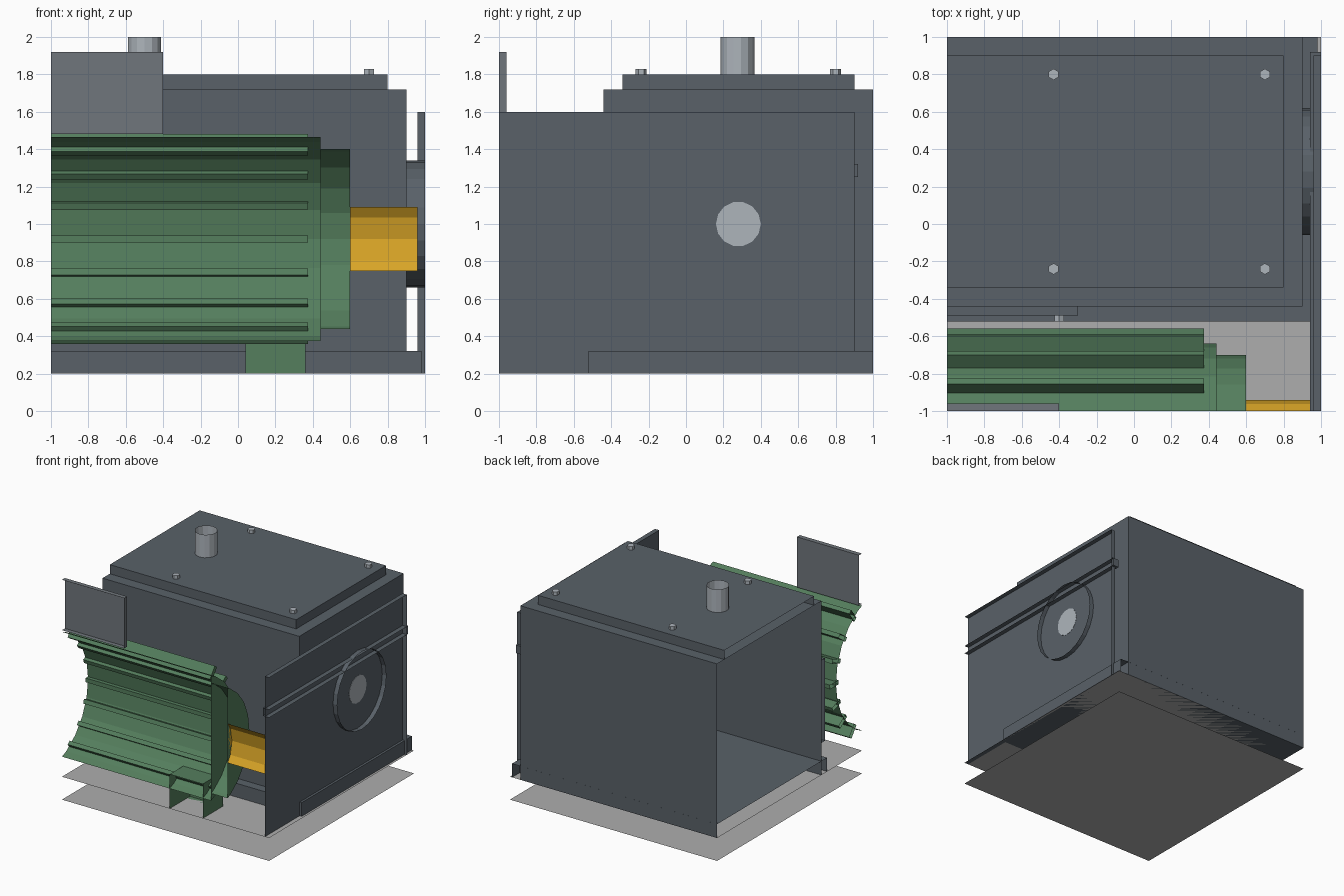
import bpy, bmesh, math
from mathutils import Matrix, Vector

if "Cube" in bpy.data.objects:
    bpy.data.objects.remove(bpy.data.objects["Cube"])


def mat(name, r, g, b):
    m = bpy.data.materials.new(name)
    m.diffuse_color = (r, g, b, 1)
    m.use_nodes = True
    m.node_tree.nodes["Principled BSDF"].inputs["Base Color"].default_value = m.diffuse_color
    return m


SLATE = mat("slate_paint", 0.10, 0.12, 0.14)
GREEN = mat("green_paint", 0.09, 0.21, 0.11)
YELLOW = mat("yellow_guard", 0.70, 0.38, 0.02)
STEEL = mat("steel", 0.42, 0.46, 0.50)
CONCRETE = mat("concrete", 0.42, 0.42, 0.42)
LIGHT = mat("panel_grey", 0.16, 0.18, 0.20)


def finish(bm, name, material):
    """Cut the part open at the limits of the model and make an object."""
    e = 0.0004
    for axis, lo, hi in ((0, -1, 1), (1, -1, 1), (2, 0, 2)):
        n = Vector((0, 0, 0))
        n[axis] = 1
        for co, no in ((n * (hi + e), n), (n * (lo - e), -n)):
            bmesh.ops.bisect_plane(bm, geom=bm.verts[:] + bm.edges[:] + bm.faces[:],
                                   plane_co=co, plane_no=no, clear_outer=True)
    me = bpy.data.meshes.new(name)
    bm.to_mesh(me)
    bm.free()
    me.materials.append(material)
    ob = bpy.data.objects.new(name, me)
    bpy.context.collection.objects.link(ob)
    return ob


def add_box(bm, x, y, z, rot=None):
    m = Matrix.Translation(((x[0] + x[1]) / 2, (y[0] + y[1]) / 2, (z[0] + z[1]) / 2)) \
        @ Matrix.Diagonal((x[1] - x[0], y[1] - y[0], z[1] - z[0], 1))
    bmesh.ops.create_cube(bm, size=1, matrix=(rot or Matrix()) @ m)


def box(name, x, y, z, material):
    bm = bmesh.new()
    add_box(bm, x, y, z)
    return finish(bm, name, material)


def cyl(name, axis, start, end, c, r, sides, material):
    """Cylinder along an axis; c is its centre in the other two axes."""
    rot = {"X": Matrix.Rotation(math.pi / 2, 4, "Y"),
           "Y": Matrix.Rotation(math.pi / 2, 4, "X"), "Z": Matrix()}[axis]
    mid = list(c)
    mid.insert("XYZ".index(axis), (start + end) / 2)
    bm = bmesh.new()
    bmesh.ops.create_cone(bm, cap_ends=True, segments=sides, radius1=r, radius2=r,
                          depth=end - start, matrix=Matrix.Translation(mid) @ rot)
    return finish(bm, name, material)


# Floor slab, running past every side
box("floor_slab", (-2, 2), (-2, 2), (0, 0.2), CONCRETE)

# Housing with base flange and lid
box("housing_base", (-2, 0.98), (-0.52, 1.08), (0.2, 0.32), SLATE)
box("housing", (-2, 0.9), (-0.44, 1.0), (0.2, 1.72), SLATE)
box("housing_lid", (-2, 0.8), (-0.34, 0.9), (1.72, 1.8), SLATE)
for i, (x, y) in enumerate([(-0.43, 0.8), (0.7, 0.8), (-0.43, -0.24), (0.7, -0.24)]):
    cyl(f"lid_bolt_{i + 1}", "Z", 1.78, 1.83, (x, y), 0.03, 6, STEEL)
cyl("breather_pipe", "Z", 1.8, 2.2, (-0.5, 0.275), 0.09, 14, STEEL)

# Inspection cover on the front of the housing
box("inspection_cover", (-2, -0.3), (-0.49, -0.44), (0.48, 1.2), SLATE)
for i, z in enumerate((0.58, 1.1)):
    cyl(f"cover_bolt_{i + 1}", "Y", -0.52, -0.48, (-0.4, z), 0.03, 6, STEEL)

# Bearing cover and shaft on the right of the housing
cyl("bearing_cover", "X", 0.9, 1.2, (0.28, 1.0), 0.34, 24, SLATE)
cyl("output_shaft", "X", 0.9, 0.962, (0.28, 1.0), 0.12, 14, STEEL)

# Neighbouring casing, cut open at the right
box("side_casing", (0.96, 2), (-2, 0.9), (0.2, 1.6), SLATE)
box("side_casing_band", (0.94, 2), (-2, 0.92), (1.25, 1.32), SLATE)

# Motor, cut open at the front
CY, CZ = -1.24, 0.92
cyl("motor_body", "X", -2, 0.44, (CY, CZ), 0.6, 24, GREEN)
cyl("motor_end_bell", "X", 0.44, 0.6, (CY, CZ), 0.54, 24, GREEN)
cyl("coupling_guard", "X", 0.6, 0.96, (CY, CZ), 0.3, 16, YELLOW)
box("motor_foot", (0.04, 0.36), (-1.7, -0.72), (0.2, 0.5), GREEN)
bm = bmesh.new()
for i in range(20):
    turn = Matrix.Translation((0, CY, CZ)) @ Matrix.Rotation(i * math.tau / 20, 4, "X")
    add_box(bm, (-2, 0.375), (0.565, 0.68), (-0.018, 0.018), turn)
finish(bm, "motor_fins", GREEN)

# Terminal box above the motor
box("terminal_box", (-2, -0.4), (-1.5, -0.96), (1.48, 1.92), LIGHT)
